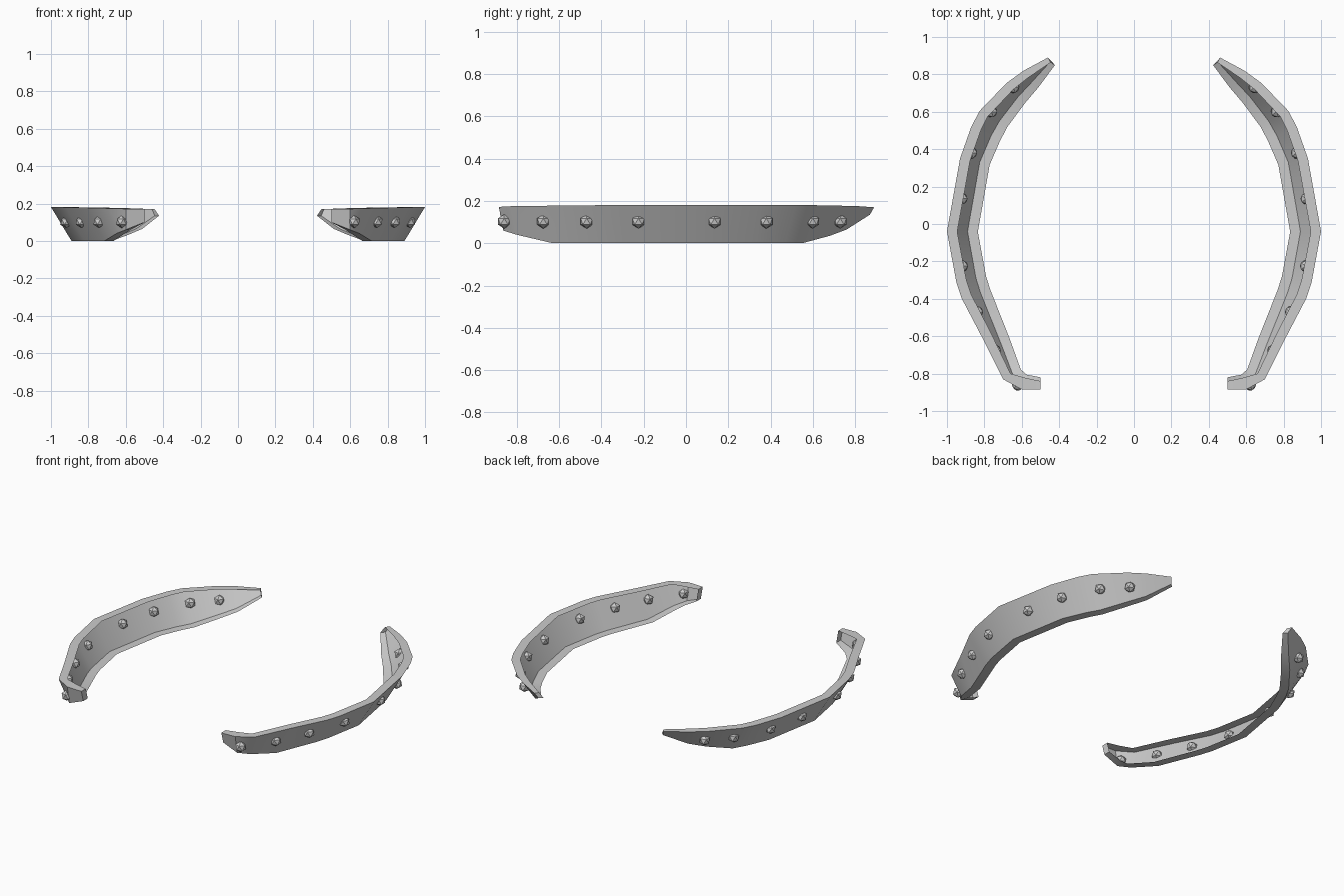
import bpy, bmesh
from mathutils import Vector

if "Cube" in bpy.data.objects:
    bpy.data.objects.remove(bpy.data.objects["Cube"])

# Stations along the right band, back to front:
# wall top x, y, z; wall bottom x, y, z; flange width
ST = [
    (.46, .89, .17, .445, .87, .135, .03),
    (.59, .82, .175, .545, .76, .065, .045),
    (.68, .755, .177, .62, .68, .035, .05),
    (.825, .605, .18, .72, .55, 0, .053),
    (.87, .52, .18, .765, .47, 0, .055),
    (.93, .35, .181, .825, .33, 0, .055),
    (1.0, -.04, .182, .89, -.04, 0, .055),
    (.95, -.31, .181, .845, -.29, 0, .055),
    (.92, -.40, .18, .82, -.37, 0, .055),
    (.81, -.61, .178, .715, -.63, 0, .053),
    (.70, -.83, .175, .65, -.80, .04, .05),
    (.60, -.885, .172, .60, -.865, .06, .065),
    (.50, -.885, .17, .50, -.865, .10, .045),
]
STUD_Y = (-.86, -.675, -.47, -.225, .135, .38, .60, .73)

tops = [Vector(s[0:3]) for s in ST]
bots = [Vector(s[3:6]) for s in ST]


def inset(path, i):
    """Point moved horizontally towards the inside of the curve."""
    t = path[min(i + 1, len(path) - 1)] - path[max(i - 1, 0)]
    n = Vector((t.y, -t.x, 0)).normalized()
    return path[i] + n * ST[i][6]


def finish(bm, name, smooth):
    me = bpy.data.meshes.new(name)
    bm.to_mesh(me)
    bm.free()
    ob = bpy.data.objects.new(name, me)
    bpy.context.collection.objects.link(ob)
    if smooth:
        bpy.context.view_layer.objects.active = ob
        ob.select_set(True)
        bpy.ops.object.shade_smooth_by_angle(angle=0.6)
        ob.select_set(False)
    return ob


def band(name, side):
    # slanted outer wall with a top and a bottom flange, open on the inside
    bm = bmesh.new()
    rows = []
    for i in range(len(ST)):
        pts = (inset(tops, i), tops[i], bots[i], inset(bots, i))
        rows.append([bm.verts.new((p.x * side, p.y, p.z)) for p in pts])
    for a, b in zip(rows, rows[1:]):
        for k in range(3):
            f = (a[k], a[k + 1], b[k + 1], b[k])
            bm.faces.new(f if side < 0 else f[::-1])
    # closed tips
    bm.faces.new(rows[0] if side > 0 else rows[0][::-1])
    bm.faces.new(rows[-1][::-1] if side > 0 else rows[-1])
    finish(bm, name, True)


def wall_point(y):
    mids = [b.lerp(t, .56) for t, b in zip(tops, bots)]
    for a, b in zip(mids, mids[1:]):
        if b.y <= y <= a.y:
            p = a.lerp(b, (a.y - y) / (a.y - b.y))
            return Vector((p.x, y, .103))


def studs(name, side):
    # faceted rivets set through the wall
    for y in STUD_Y:
        bm = bmesh.new()
        bmesh.ops.create_icosphere(bm, subdivisions=1, radius=.034)
        p = wall_point(y)
        bmesh.ops.translate(bm, vec=(p.x * side, p.y, p.z), verts=bm.verts)
        finish(bm, name, False)


for label, side in (("right", 1), ("left", -1)):
    band(label + "_band", side)
    studs(label + "_stud", side)
